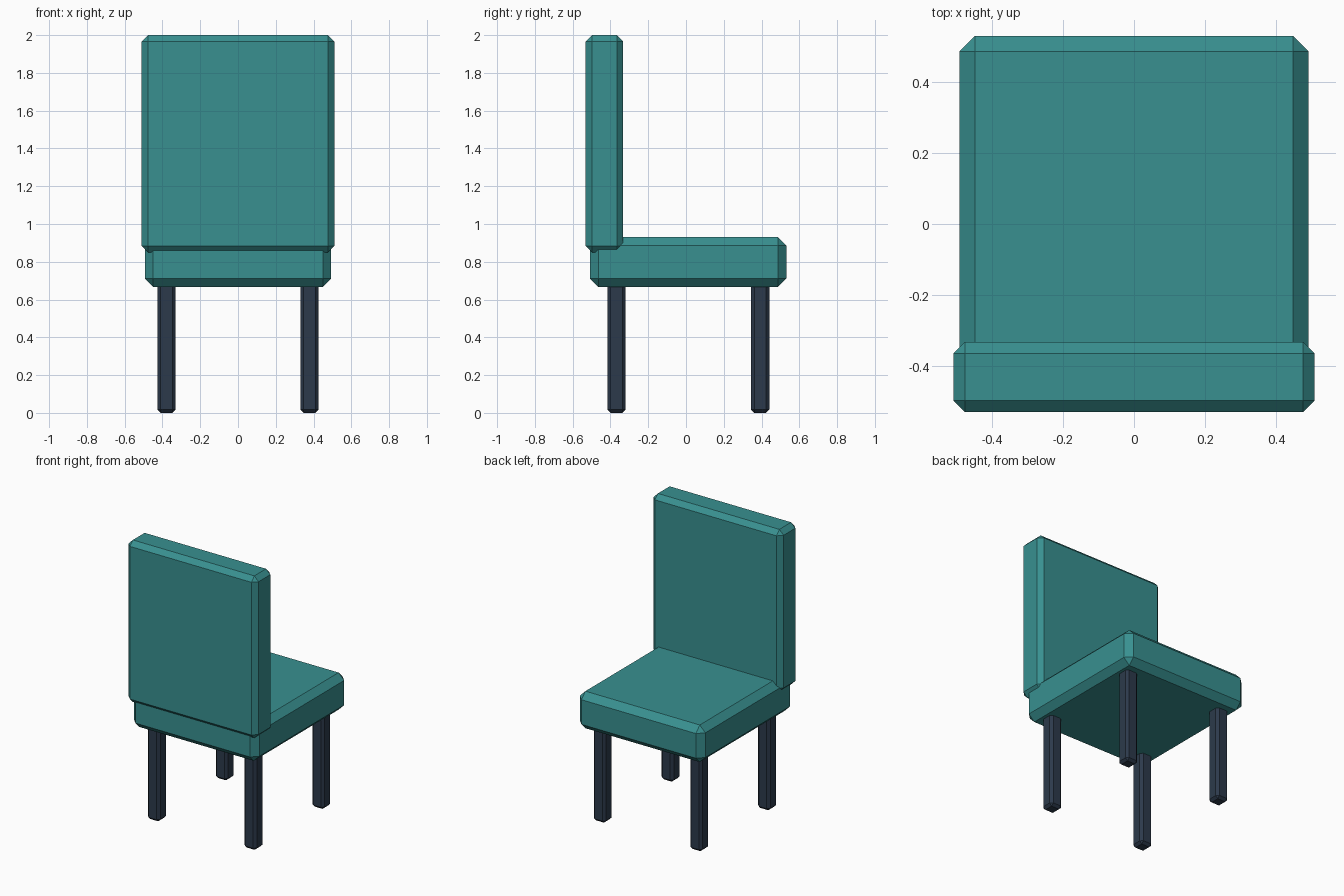
import bpy
import bmesh
from mathutils import Vector

if "Cube" in bpy.data.objects:
    bpy.data.objects.remove(bpy.data.objects["Cube"])


def material(name, color):
    mat = bpy.data.materials.new(name)
    mat.diffuse_color = (*color, 1)
    mat.use_nodes = True
    mat.node_tree.nodes["Principled BSDF"].inputs["Base Color"].default_value = mat.diffuse_color
    return mat


def chamfered_box(name, low, high, chamfer, mat):
    """Flat-shaded box between two corners with one-segment bevels."""
    low, high = Vector(low), Vector(high)
    bm = bmesh.new()
    bmesh.ops.create_cube(bm, size=1)
    bmesh.ops.scale(bm, vec=high - low, verts=bm.verts)
    bmesh.ops.bevel(bm, geom=bm.edges[:], offset=chamfer, segments=1,
                    affect='EDGES')
    mesh = bpy.data.meshes.new(name)
    bm.to_mesh(mesh)
    bm.free()
    mesh.materials.append(mat)
    obj = bpy.data.objects.new(name, mesh)
    obj.location = (low + high) / 2
    bpy.context.collection.objects.link(obj)
    return obj


teal = material("teal_fabric", (0.04, 0.28, 0.28))
dark = material("dark_legs", (0.025, 0.042, 0.07))

# Upholstered cushions
chamfered_box("seat", (-0.493, -0.508, 0.667), (0.493, 0.531, 0.93), 0.044, teal)
chamfered_box("backrest", (-0.51, -0.531, 0.85), (0.51, -0.333, 2.0), 0.033, teal)

# Four legs, tops sunk into the seat
half = 0.048
for row, y in (("front", -0.368), ("back", 0.393)):
    for side, x in (("left", -0.379), ("right", 0.379)):
        chamfered_box(f"{row}_{side}_leg", (x - half, y - half, 0),
                      (x + half, y + half, 0.72), 0.017, dark)
